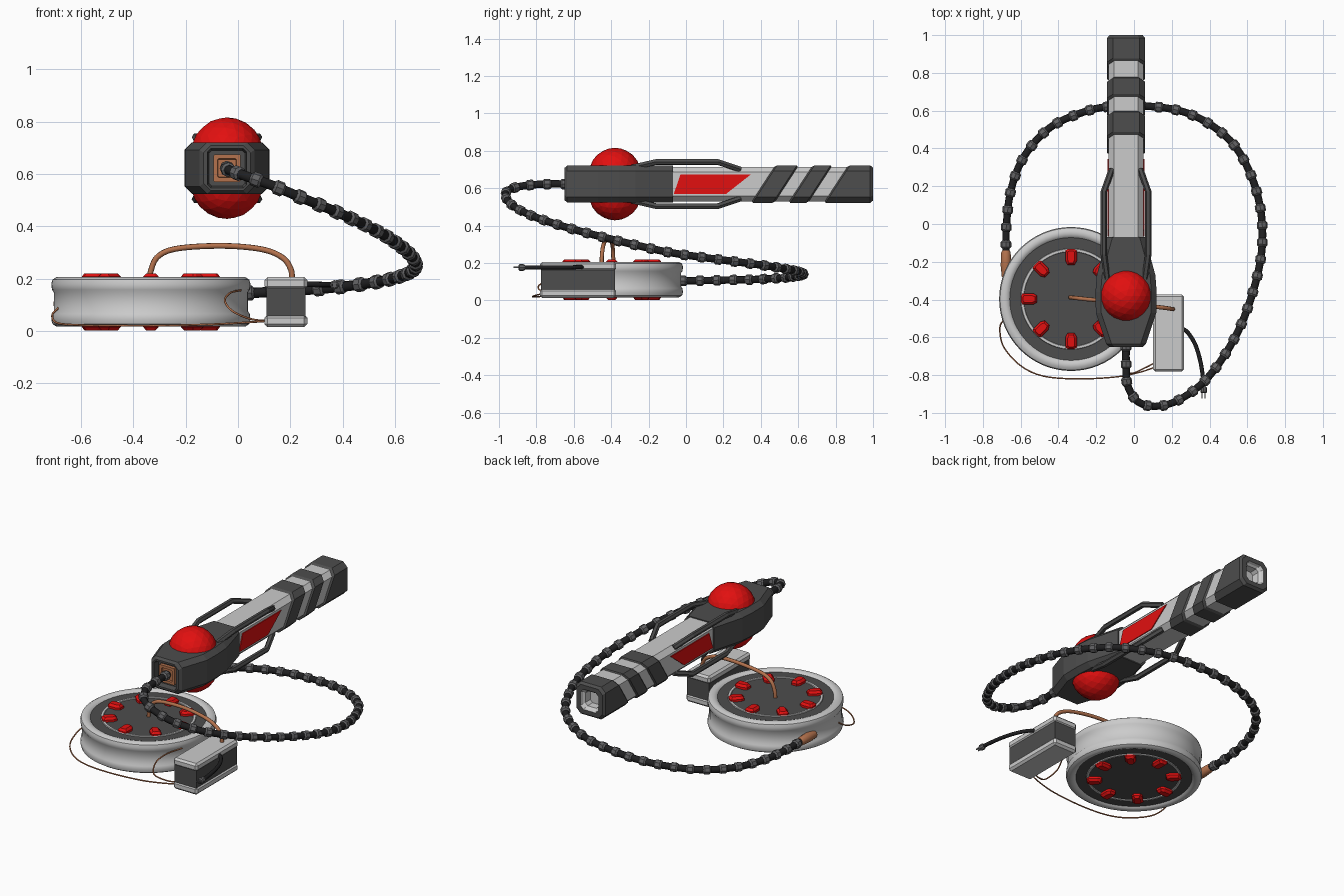
import bpy, bmesh, math
from mathutils import Vector, Matrix

if "Cube" in bpy.data.objects:
    bpy.data.objects.remove(bpy.data.objects["Cube"])


def mat(name, c):
    m = bpy.data.materials.new(name)
    m.diffuse_color = (*c, 1)
    m.use_nodes = True
    m.node_tree.nodes["Principled BSDF"].inputs["Base Color"].default_value = m.diffuse_color
    return m


LIGHT = mat("light_grey", (.6, .6, .6))
DARK = mat("dark_grey", (.075, .075, .075))
RED = mat("red", (.76, .005, .005))
BLACK = mat("black", (.014, .014, .015))
BEAD = mat("bead_grey", (.12, .12, .125))
COPPER = mat("copper", (.46, .17, .075))
CX, CZ = -.042, .622          # wand axis
DX, DY, DZ = -.333, -.397, .111   # drum centre


def finish(name, bm, mats, smooth=False):
    bmesh.ops.recalc_face_normals(bm, faces=bm.faces[:])
    me = bpy.data.meshes.new(name)
    bm.to_mesh(me)
    bm.free()
    for m in mats:
        me.materials.append(m)
    ob = bpy.data.objects.new(name, me)
    bpy.context.collection.objects.link(ob)
    if smooth:
        bpy.context.view_layer.objects.active = ob
        ob.select_set(True)
        bpy.ops.object.shade_smooth_by_angle(angle=math.radians(35))
        ob.select_set(False)
    return ob


def skin(bm, rings, idx):
    """Bridge rings of points, idx gives the material of each span."""
    vs = [[bm.verts.new(p) for p in r] for r in rings]
    n = len(vs[0])
    for k in range(len(vs) - 1):
        for i in range(n):
            j = (i + 1) % n
            bm.faces.new((vs[k][i], vs[k][j], vs[k + 1][j], vs[k + 1][i])).material_index = idx[k]
    bm.faces.new(vs[0]).material_index = idx[0]
    bm.faces.new(vs[-1]).material_index = idx[-1]


def octagon(y, hw, hh=None, c=.028, shear=0):
    hh = hw if hh is None else hh
    q = [(hw - c, hh), (hw, hh - c), (hw, c - hh), (hw - c, -hh),
         (c - hw, -hh), (-hw, c - hh), (-hw, hh - c), (c - hw, hh)]
    return [(CX + x, y + shear * z / .1, CZ + z) for x, z in q]


def loft(name, secs, mats, idx=None):
    bm = bmesh.new()
    skin(bm, [octagon(*s) for s in secs], idx or [0] * len(secs))
    return finish(name, bm, mats)


def lathe(bm, prof, n, M, idx=None):
    rings = [[M @ Vector((r * math.cos(2 * math.pi * i / n), r * math.sin(2 * math.pi * i / n), z))
              for i in range(n)] for r, z in prof]
    skin(bm, rings, idx or [0] * len(prof))


def box(name, c, size, m, bevel=.0):
    bm = bmesh.new()
    bmesh.ops.create_cube(bm, size=1, matrix=Matrix.Translation(c) @ Matrix.Diagonal((*size, 1)))
    if bevel:
        bmesh.ops.bevel(bm, geom=bm.edges[:], offset=bevel, segments=1, affect='EDGES')
    return finish(name, bm, [m])


def spline(pts, n=8):
    p = [Vector(q) for q in pts]
    p = [2 * p[0] - p[1]] + p + [2 * p[-1] - p[-2]]
    out = []
    for a, b, c, d in zip(p, p[1:], p[2:], p[3:]):
        for i in range(n):
            t = i / n
            out.append(.5 * (2 * b + (c - a) * t + (2 * a - 5 * b + 4 * c - d) * t * t
                             + (3 * b - a - 3 * c + d) * t ** 3))
    return out + [p[-2]]


def tube(name, pts, r, m, res=2):
    cu = bpy.data.curves.new(name, 'CURVE')
    cu.dimensions = '3D'
    cu.bevel_depth, cu.bevel_resolution, cu.use_fill_caps = r, res, True
    s = cu.splines.new('POLY')
    s.points.add(len(pts) - 1)
    for q, p in zip(s.points, pts):
        q.co = (*p, 1)
    cu.materials.append(m)
    ob = bpy.data.objects.new(name, cu)
    bpy.context.collection.objects.link(ob)
    return ob


# Wand: light bar, dark slanted wraps, hollow muzzle
loft("wand_bar", [(-.15, .092), (.93, .092)], [LIGHT])
for i, (a, b) in enumerate([(.41, .54), (.61, .72)]):
    loft(f"slanted_wrap_{i}", [(a, .09, None, .028, .065), (a + .012, .1, None, .03, .065),
                               (b - .012, .1, None, .03, .065), (b, .09, None, .028, .065)], [DARK])
loft("muzzle", [(.80, .09, None, .028, .065), (.812, .1, None, .03, .065), (.985, .1, None, .03),
                (1, .088), (1, .062, None, .02), (.985, .056, None, .018), (.975, .046, None, .016),
                (.9, .042, None, .015)],
     [DARK, LIGHT], [0, 0, 0, 0, 1, 1, 1])

# Rear casing with a recessed copper socket
loft("rear_casing", [(-.07, .1, .098), (-.27, .155, .098), (-.36, .162, .098), (-.47, .16, .098),
                     (-.635, .105, .098), (-.65, .09, .086), (-.65, .075, .075, .012),
                     (-.615, .068, .068, .01)], [DARK])
loft("copper_socket", [(-.6, .052, None, .004), (-.635, .052, None, .004),
                       (-.635, .036, None, .004), (-.622, .034, None, .004)], [COPPER])

# Red domes above and below the casing
for s, nm in ((1, "upper_dome"), (-1, "lower_dome")):
    bm = bmesh.new()
    bmesh.ops.create_icosphere(bm, subdivisions=3, radius=.139,
                               matrix=Matrix.Translation((CX, -.38, CZ + s * .055)))
    finish(nm, bm, [RED])

# Red side panels, raised slightly
for s in (-1, 1):
    bm = bmesh.new()
    skin(bm, [[(CX + s * x, y, z) for y, z in
               ((-.065, .57), (.215, .57), (.345, .672), (-.03, .672))] for x in (.09, .097)], [0, 0])
    finish("red_side_panel", bm, [RED])

# Four guard rods around the wand
for sx in (-1, 1):
    for sz in (-1, 1):
        path = [(.075, .29, .078), (.118, .17, .118), (.118, -.16, .118), (.1, -.29, .088)]
        ob = tube("guard_rod", [(CX + sx * x, y, CZ + sz * z) for x, y, z in path], .017, DARK, 1)
        ob.data.splines[0].use_smooth = False

# Drum: lathed shell, grooved waist, inlaid faces top and bottom
half = [(.001, .083, 1), (.25, .083, 0), (.252, .088, 0), (.265, .088, 0), (.267, .083, 1),
        (.325, .083, 0), (.332, .09, 0), (.345, .095, 0), (.362, .094, 0), (.376, .085, 0),
        (.381, .068, 0), (.378, .046, 0), (.371, .036, 0)]
prof = [(r, z) for r, z, _ in half] + [(r, -z) for r, z, _ in reversed(half)]
mi = [m for _, _, m in half]
bm = bmesh.new()
lathe(bm, prof, 64, Matrix.Translation((DX, DY, DZ)), mi + mi[-2::-1])
finish("drum", bm, [LIGHT, DARK], True)

# Red tapered knobs on both drum faces
bm = bmesh.new()
for k in range(8):
    R = Matrix.Translation((DX, DY, DZ)) @ Matrix.Rotation(k * math.pi / 4, 4, 'Z')
    for s in (-1, 1):
        def ring(a, b, z):
            return [R @ Vector((.222 + x * a, y * b, s * z)) for x, y in
                    ((1, .6), (.8, 1), (-.5, 1), (-1, .6), (-1, -.6), (-.5, -1), (.8, -1), (1, -.6))]
        skin(bm, [ring(.042, .03, .075), ring(.042, .03, .096), ring(.032, .018, .109)], [0, 0, 0])
finish("drum_knobs", bm, [RED])

# Battery box
BX, BY = .183, -.577
box("battery_core", (BX, BY, .11), (.15, .396, .14), DARK)
box("battery_top_cap", (BX, BY, .182), (.164, .408, .048), LIGHT, .012)
box("battery_bottom_cap", (BX, BY, .038), (.164, .408, .048), LIGHT, .012)

# Beaded hose from the casing round to the drum
hose = spline([(CX, -.62, .622), (-.042, -.74, .622), (-.035, -.85, .615), (.02, -.94, .595),
               (.12, -.965, .56), (.24, -.93, .51), (.375, -.83, .455), (.495, -.67, .40),
               (.585, -.49, .35), (.655, -.265, .295), (.68, -.08, .255), (.665, .105, .228),
               (.61, .28, .205), (.52, .43, .185), (.39, .535, .168), (.24, .6, .155),
               (.055, .625, .145), (-.1, .625, .137), (-.26, .595, .13), (-.445, .51, .12),
               (-.58, .36, .112), (-.65, .185, .108), (-.675, 0, .105), (-.678, -.16, .105)])
tube("hose", hose, .02, BLACK)
bm = bmesh.new()
dist, nxt = 0, .03
for a, b in zip(hose, hose[1:]):
    L = (b - a).length
    while nxt <= dist + L:
        M = Matrix.Translation(a.lerp(b, (nxt - dist) / L)) @ (b - a).to_track_quat('Z', 'Y').to_matrix().to_4x4()
        lathe(bm, [(.019, -.023), (.028, -.014), (.028, .014), (.019, .023)], 8, M)
        nxt += .092
    dist += L
finish("hose_beads", bm, [BEAD])

# Copper sleeve where the hose joins the drum
bm = bmesh.new()
lathe(bm, [(.02, 0), (.025, .01), (.028, .08), (.022, .14)], 16,
      Matrix.Translation((-.678, -.14, .106)) @ Matrix.Rotation(math.radians(92), 4, 'X'))
finish("hose_sleeve", bm, [COPPER], True)

# Copper arch cable and thin wires
tube("arch_cable", spline([(-.338, -.388, .18), (-.333, -.389, .23), (-.305, -.392, .285),
                           (-.23, -.4, .315), (-.06, -.415, .325), (.09, -.435, .312),
                           (.17, -.445, .28), (.202, -.45, .235), (.207, -.45, .19)]), .011, COPPER)
tube("long_wire", spline([(-.685, -.5, .09), (-.71, -.55, .06), (-.69, -.65, .03), (-.6, -.75, .022),
                          (-.48, -.805, .02), (-.3, -.82, .02), (-.1, -.81, .025),
                          (.03, -.785, .032), (.12, -.755, .038)]), .004, COPPER)
tube("short_wire", spline([(.01, -.56, .155), (-.03, -.66, .145), (-.05, -.73, .115),
                           (-.02, -.79, .075), (.05, -.765, .045), (.12, -.73, .038)]), .004, COPPER)

# Power lead with a two-pin plug
tube("power_lead", spline([(.25, -.55, .178), (.285, -.575, .178), (.325, -.64, .176), (.352, -.73, .176),
                           (.366, -.82, .176), (.369, -.87, .176)]), .011, BLACK)
bm = bmesh.new()
lathe(bm, [(.012, 0), (.018, .01), (.018, .03), (.012, .036)], 8,
      Matrix.Translation((.369, -.86, .176)) @ Matrix.Rotation(math.pi / 2, 4, 'X'))
finish("plug_body", bm, [BEAD])
for s in (-1, 1):
    box("plug_pin", (.369 + s * .008, -.905, .176), (.005, .035, .008), BEAD)
